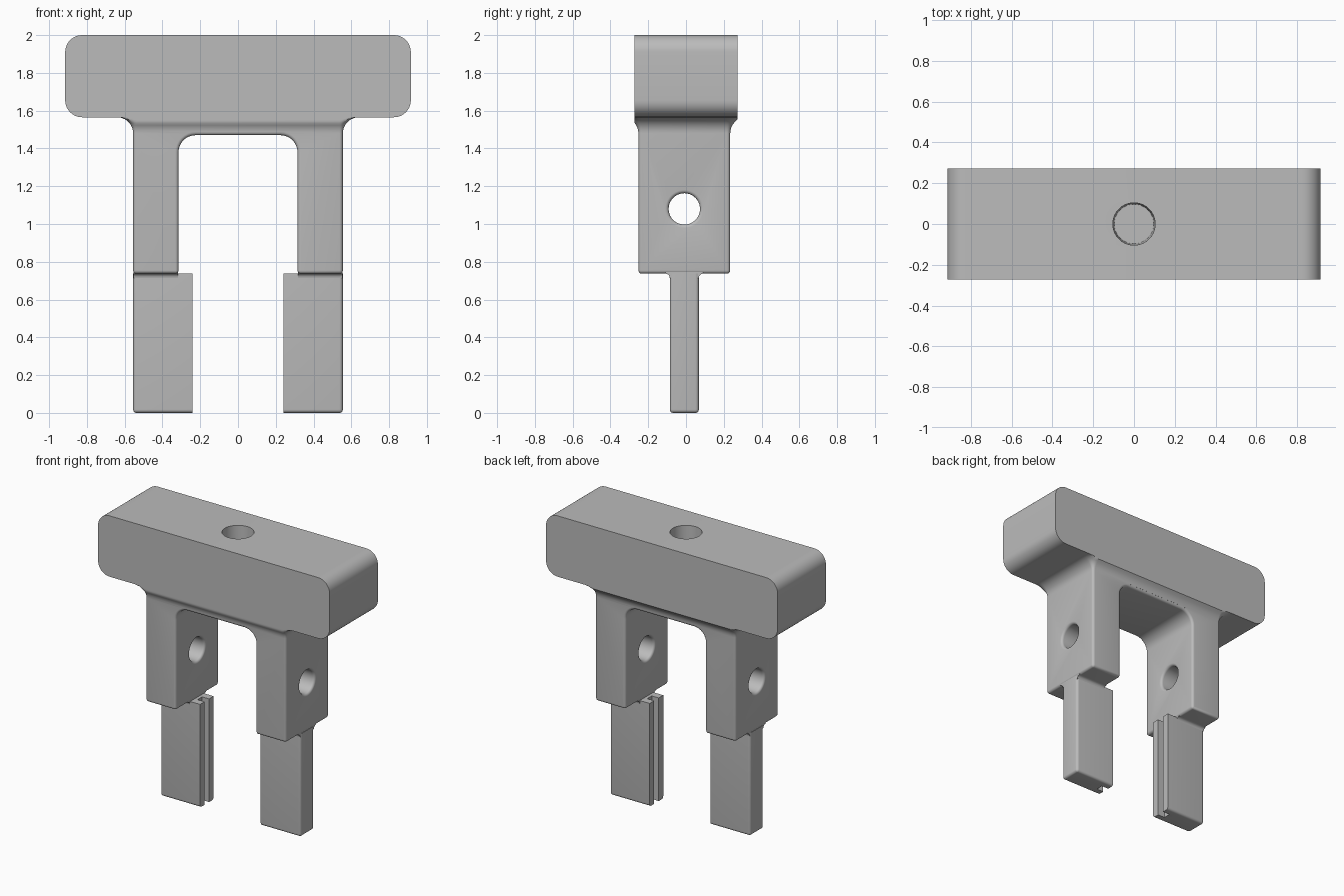
import bpy, bmesh, math

if "Cube" in bpy.data.objects:
    bpy.data.objects.remove(bpy.data.objects["Cube"])

R = 0.018          # small edge rounding
YC = -0.009        # depth centre of the fork
HW, HD = 0.915, 0.273   # bracket head half width and half depth
XO, XI = 0.555, 0.315   # outer and inner leg faces
SHOULDER = 0.737        # underside of the legs

grey = bpy.data.materials.new("plain grey")
grey.diffuse_color = (0.5, 0.5, 0.5, 1)
grey.use_nodes = True
grey.node_tree.nodes["Principled BSDF"].inputs["Base Color"].default_value = grey.diffuse_color


def loft(name, rings, smooth=True):
    """Skin a closed solid through equally long point rings."""
    bm = bmesh.new()
    vs = [[bm.verts.new(p) for p in ring] for ring in rings]
    n = len(vs[0])
    for a, b in zip(vs, vs[1:]):
        for i in range(n):
            j = (i + 1) % n
            bm.faces.new((a[i], a[j], b[j], b[i]))
    bm.faces.new(vs[0][::-1])
    bm.faces.new(vs[-1])
    bmesh.ops.recalc_face_normals(bm, faces=bm.faces)
    me = bpy.data.meshes.new(name)
    bm.to_mesh(me)
    bm.free()
    me.materials.append(grey)
    ob = bpy.data.objects.new(name, me)
    bpy.context.collection.objects.link(ob)
    if smooth:
        finish(ob)
    return ob


def finish(ob):
    bpy.ops.object.select_all(action='DESELECT')
    ob.select_set(True)
    bpy.context.view_layer.objects.active = ob
    bpy.ops.object.shade_smooth_by_angle(angle=math.radians(35))


def cut(ob, cutter):
    m = ob.modifiers.new("cut", 'BOOLEAN')
    m.operation, m.solver, m.object = 'DIFFERENCE', 'EXACT', cutter
    bpy.context.view_layer.objects.active = ob
    bpy.ops.object.modifier_apply(modifier=m.name)
    bpy.data.objects.remove(cutter)


def arc(cx, cy, r, a0, a1, n=6):
    return [(cx + r * math.cos(math.radians(a0 + (a1 - a0) * i / n)),
             cy + r * math.sin(math.radians(a0 + (a1 - a0) * i / n))) for i in range(n + 1)]


def rounded(hw, hh, r, n=6):
    pts = []
    for k, (sx, sy) in enumerate(((1, 1), (-1, 1), (-1, -1), (1, -1))):
        pts += arc(sx * (hw - r), sy * (hh - r), r, 90 * k, 90 * k + 90, n)
    return pts


def ease(n=5, r=R):
    """(distance, inset) pairs for a quarter-round edge."""
    return [(r - r * math.cos(math.pi / 2 * i / n), r - r * math.sin(math.pi / 2 * i / n))
            for i in range(n + 1)]


# Head block with a blind bore in its top
prof = rounded(HW, 0.2175, 0.09, 10)
head = loft("head_block", [[(x, y, z + 1.7825) for x, z in prof] for y in (-HD, HD)], False)
circle = [(math.cos(math.tau * i / 40), math.sin(math.tau * i / 40)) for i in range(40)]
bore = loft("bore_cutter", [[(r * c, r * s, z) for c, s in circle]
                            for z, r in ((1.65, 0.097), (2.0, 0.104), (2.1, 0.106))], False)
cut(head, bore)
finish(head)

# Fork body: rounded bottom, straight sides, flare into the head
F = 0.085
steps = [(SHOULDER + d, -o) for d, o in ease()]
steps += [(1.565 - F + F * math.sin(math.radians(a)), F - F * math.cos(math.radians(a)))
          for a in range(0, 91, 10)]
rings = []
for z, o in steps:
    pts = rounded(XO + o, 0.243 + o, R + max(o, -R + 0.002))
    rings.append([(x, max(-HD, min(HD, y + YC)), z) for x, y in pts])
fork = loft("fork_body", rings, False)


# Opening between the legs, with eased front and back edges
def opening(o):
    w, top = XI + o, 1.47 + o
    side = [(w + R, 0.6)] + arc(w + R, SHOULDER + R, R, 270, 180, 5)
    half = side + arc(w - 0.09 - o, top - 0.09 - o, 0.09 + o, 0, 90, 8)
    return half + [(-x, z) for x, z in reversed(half)]


face = 0.243
depth = [(-0.4, R), (-face - 0.001, R)] + [(-face + d, o) for d, o in ease()]
depth += [(-y, o) for y, o in reversed(depth)]
cut(fork, loft("opening_cutter", [[(x, y + YC, z) for x, z in opening(o)] for y, o in depth], False))

# Cross hole through both legs, eased where it meets each face
half = [(0, 0.083 + R), (XI - 0.001, 0.083 + R)] + [(XI + d, 0.083 + o) for d, o in ease()]
half += [(XO - d, 0.083 + o) for d, o in reversed(ease())] + [(XO + 0.001, 0.083 + R), (0.7, 0.083 + R)]
spans = [(-x, r) for x, r in reversed(half[1:])] + half
cut(fork, loft("hole_cutter", [[(x, YC + r * c, 1.08 + r * s) for c, s in circle]
                               for x, r in spans], False))
finish(fork)

# Tines: grooved inner face, rounded outer edges and bottom
TH, XT, G, GD = 0.077, 0.24, 0.026, 0.055


def tine_section(o):
    x1, h = XO - o, TH - o
    r = max(R - o, 0.002)
    return ([(XT, -h)] + arc(x1 - r, -h + r, r, 270, 360, 5) + arc(x1 - r, h - r, r, 0, 90, 5)
            + [(XT, h), (XT, G), (XT + GD, G), (XT + GD, -G), (XT, -G)])


for side, s in (("left", -1), ("right", 1)):
    levels = ease() + [(SHOULDER, 0)]
    loft(side + "_tine", [[(s * x, y + YC, z) for x, y in tine_section(o)] for z, o in levels])
    # Neck blending the tine into the leg
    q = 0.022
    neck = arc(TH + q, SHOULDER - q, q, 180, 90, 5) + [(TH + q, SHOULDER + R), (TH, SHOULDER + 0.03)]
    neck = neck + [(-y, z) for y, z in reversed(neck)]
    loft(side + "_tine_neck", [[(s * x, y + YC, z) for y, z in neck]
                               for x in (XI + 0.003, XO - 0.003)])
